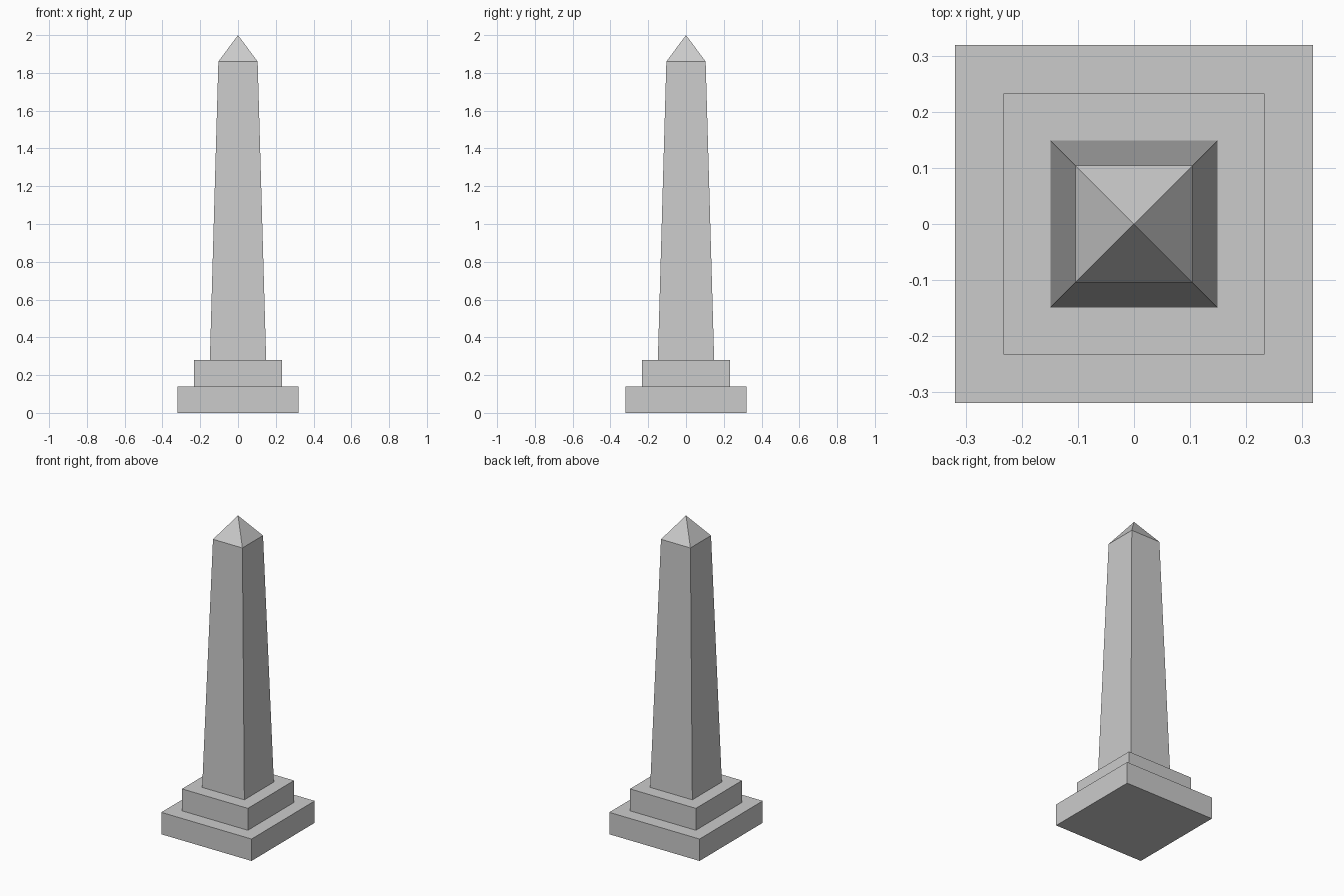
import bpy
import math

if "Cube" in bpy.data.objects:
    bpy.data.objects.remove(bpy.data.objects["Cube"])


def square_frustum(name, half_bottom, half_top, z0, z1):
    """Four-sided, axis-aligned tapered block between two heights."""
    root2 = math.sqrt(2)
    bpy.ops.mesh.primitive_cone_add(
        vertices=4,
        radius1=half_bottom * root2,
        radius2=half_top * root2,
        depth=z1 - z0,
        location=(0, 0, (z0 + z1) / 2),
        rotation=(0, 0, math.pi / 4),
    )
    obj = bpy.context.object
    obj.name = name
    bpy.ops.object.transform_apply(location=True, rotation=True, scale=True)
    return obj


# Stepped base
square_frustum("lower_step", 0.319, 0.319, 0.0, 0.14)
square_frustum("upper_step", 0.233, 0.233, 0.14, 0.28)

# Tapered shaft and pointed cap
square_frustum("shaft", 0.149, 0.104, 0.28, 1.86)
square_frustum("pyramid_cap", 0.104, 0.0, 1.86, 2.0)
